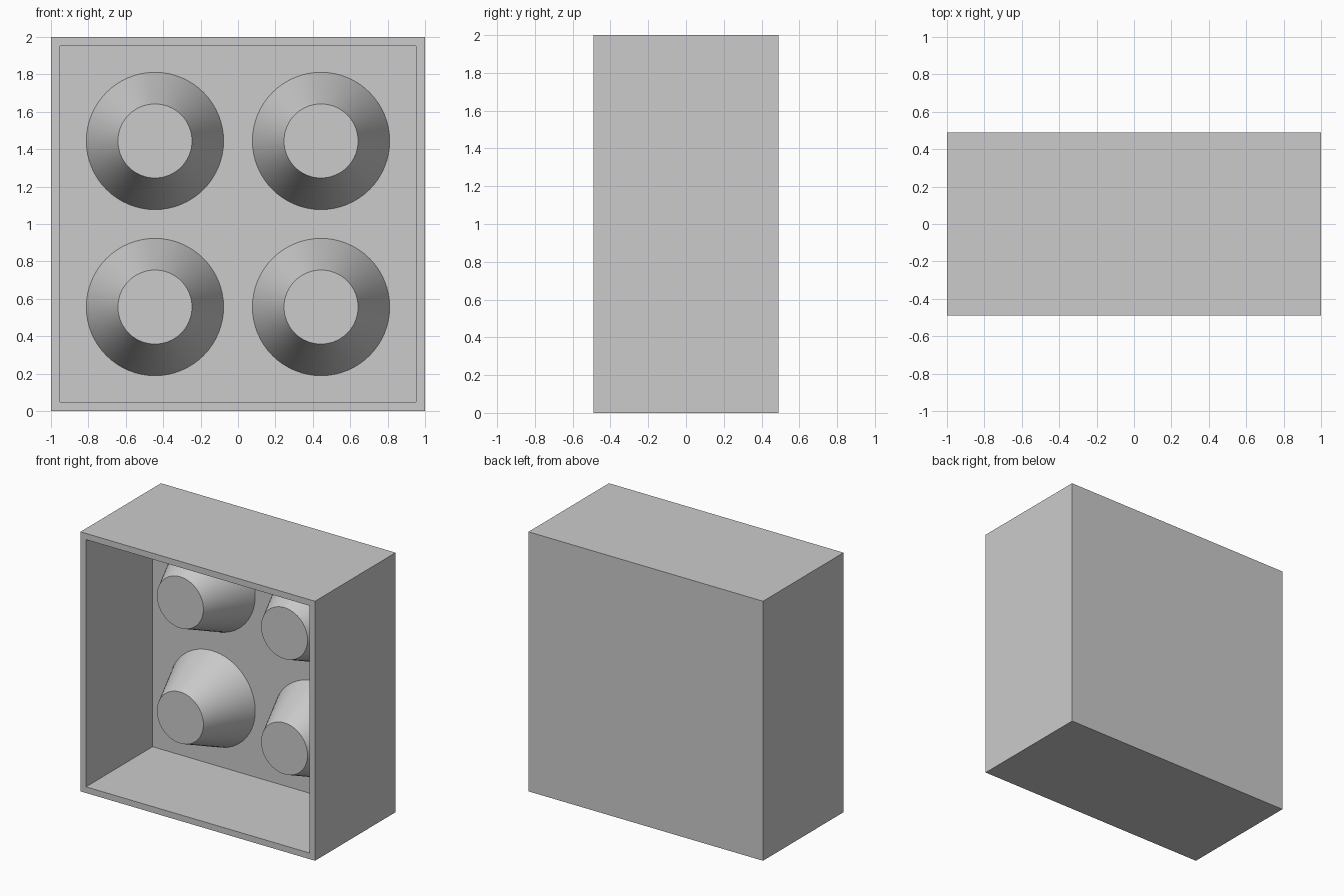
import bpy
import bmesh
from math import radians
from mathutils import Matrix, Vector

WIDTH, DEPTH, HEIGHT = 2.0, 0.98, 2.0
WALL = 0.067
CAVITY = 0.81
FLOOR_Y = CAVITY - DEPTH / 2
PEG_LENGTH = 0.39
PEG_SPACING = 0.444

default = bpy.data.objects.get("Cube")
if default:
    bpy.data.objects.remove(default, do_unlink=True)


def add_object(name, bm):
    bmesh.ops.recalc_face_normals(bm, faces=bm.faces)
    mesh = bpy.data.meshes.new(name)
    bm.to_mesh(mesh)
    bm.free()
    obj = bpy.data.objects.new(name, mesh)
    bpy.context.collection.objects.link(obj)
    return obj


# Open-fronted box: inset the front face and push it back
bm = bmesh.new()
bmesh.ops.create_cube(bm, size=1)
bmesh.ops.scale(bm, vec=(WIDTH, DEPTH, HEIGHT), verts=bm.verts)
bmesh.ops.translate(bm, vec=(0, 0, HEIGHT / 2), verts=bm.verts)
front = min(bm.faces, key=lambda f: f.calc_center_median().y)
bmesh.ops.inset_individual(bm, faces=[front], thickness=WALL)
pushed = bmesh.ops.extrude_discrete_faces(bm, faces=[front])["faces"][0]
bmesh.ops.translate(bm, vec=(0, CAVITY, 0), verts=pushed.verts)
add_object("open_box", bm)


# Tapered peg standing on the inner back panel, pointing forward
def add_peg(name, x, z):
    bm = bmesh.new()
    bmesh.ops.create_cone(bm, cap_ends=True, segments=64, radius1=0.367,
                          radius2=0.198, depth=PEG_LENGTH)
    bmesh.ops.rotate(bm, matrix=Matrix.Rotation(radians(90), 3, "X"), verts=bm.verts)
    bmesh.ops.translate(bm, vec=Vector((x, FLOOR_Y - PEG_LENGTH / 2, z)), verts=bm.verts)
    # The base sits flush on the panel, so its hidden cap is dropped
    base = max(bm.faces, key=lambda f: f.calc_center_median().y)
    bmesh.ops.delete(bm, geom=[base], context="FACES_ONLY")
    peg = add_object(name, bm)
    bpy.ops.object.select_all(action="DESELECT")
    peg.select_set(True)
    bpy.context.view_layer.objects.active = peg
    bpy.ops.object.shade_smooth_by_angle(angle=radians(30))


for row, dz in (("upper", PEG_SPACING), ("lower", -PEG_SPACING)):
    for side, dx in (("left", PEG_SPACING), ("right", -PEG_SPACING)):
        add_peg(f"peg_{row}_{side}", dx, HEIGHT / 2 + dz)
